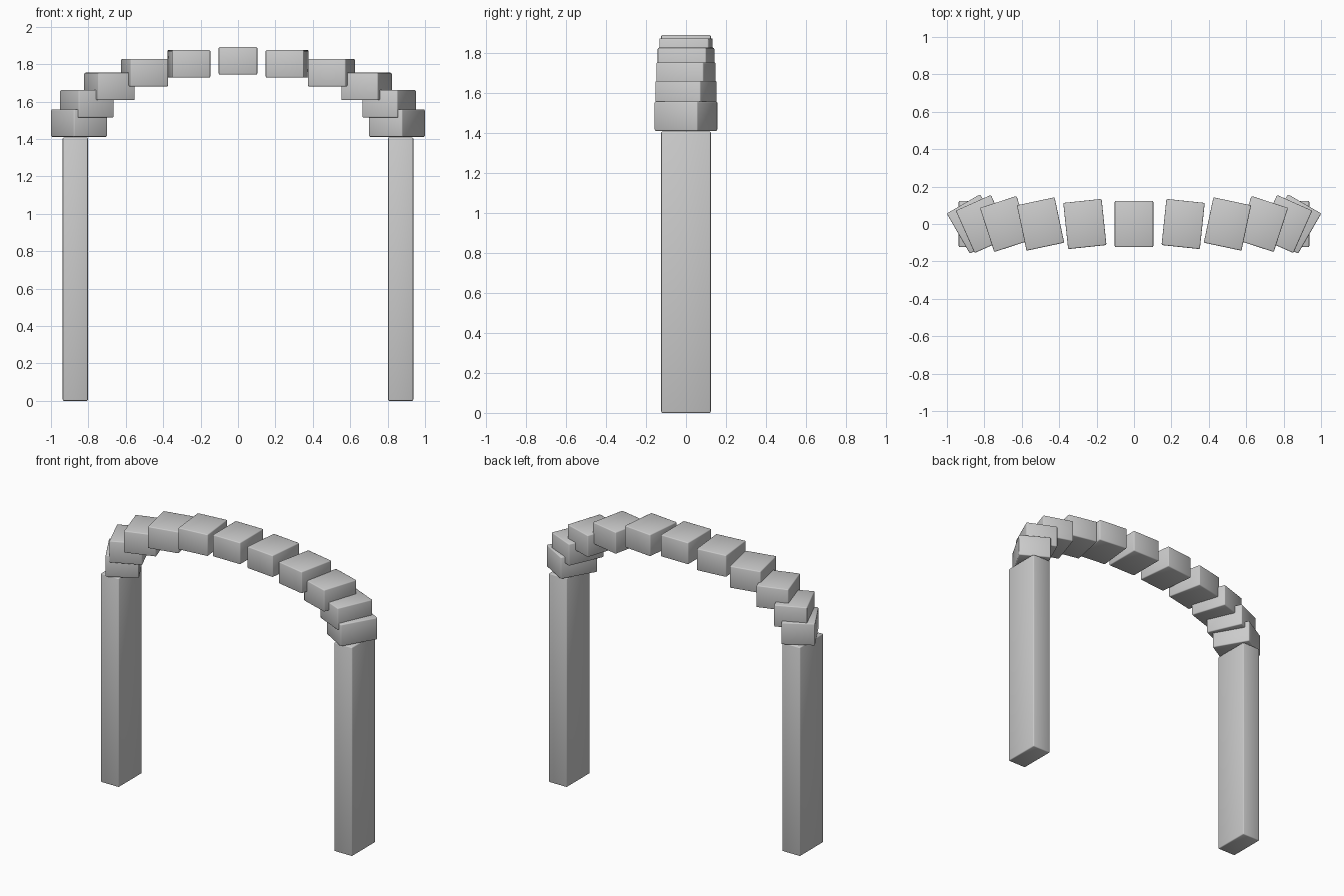
import bpy
from math import sin, cos, pi, radians

cube = bpy.data.objects.get("Cube")
if cube:
    bpy.data.objects.remove(cube, do_unlink=True)

stone = bpy.data.materials.new("grey_stone")
stone.use_nodes = True
grey = (0.6, 0.6, 0.6, 1)
stone.diffuse_color = grey
stone.node_tree.nodes["Principled BSDF"].inputs["Base Color"].default_value = grey


def block(name, size, location, turn=0):
    """Box with softly worn edges, turned about the vertical axis."""
    bpy.ops.mesh.primitive_cube_add(size=1, location=location)
    ob = bpy.context.object
    ob.name = name
    ob.scale = size
    bpy.ops.object.transform_apply(location=False, rotation=False, scale=True)
    ob.rotation_euler.z = turn
    bevel = ob.modifiers.new("worn_edges", 'BEVEL')
    bevel.width = 0.006
    bevel.segments = 2
    bpy.ops.object.shade_smooth()
    ob.data.materials.append(stone)
    return ob


# Two upright pillars
PILLAR_H = 1.408
for side, sign in (("left", 1), ("right", -1)):
    block(f"{side}_pillar", (0.134, 0.248, PILLAR_H), (sign * 0.87, 0, PILLAR_H / 2))

# Voussoirs along a flattened arch, each twisted a little more than the last
STEPS = 5
for k in range(-STEPS, STEPS + 1):
    a = k / STEPS * pi / 2
    block(f"arch_block_{k + STEPS + 1}", (0.206, 0.248, 0.147),
          (0.85 * sin(a), 0, 1.485 + 0.333 * cos(a)), radians(-6 * k))
